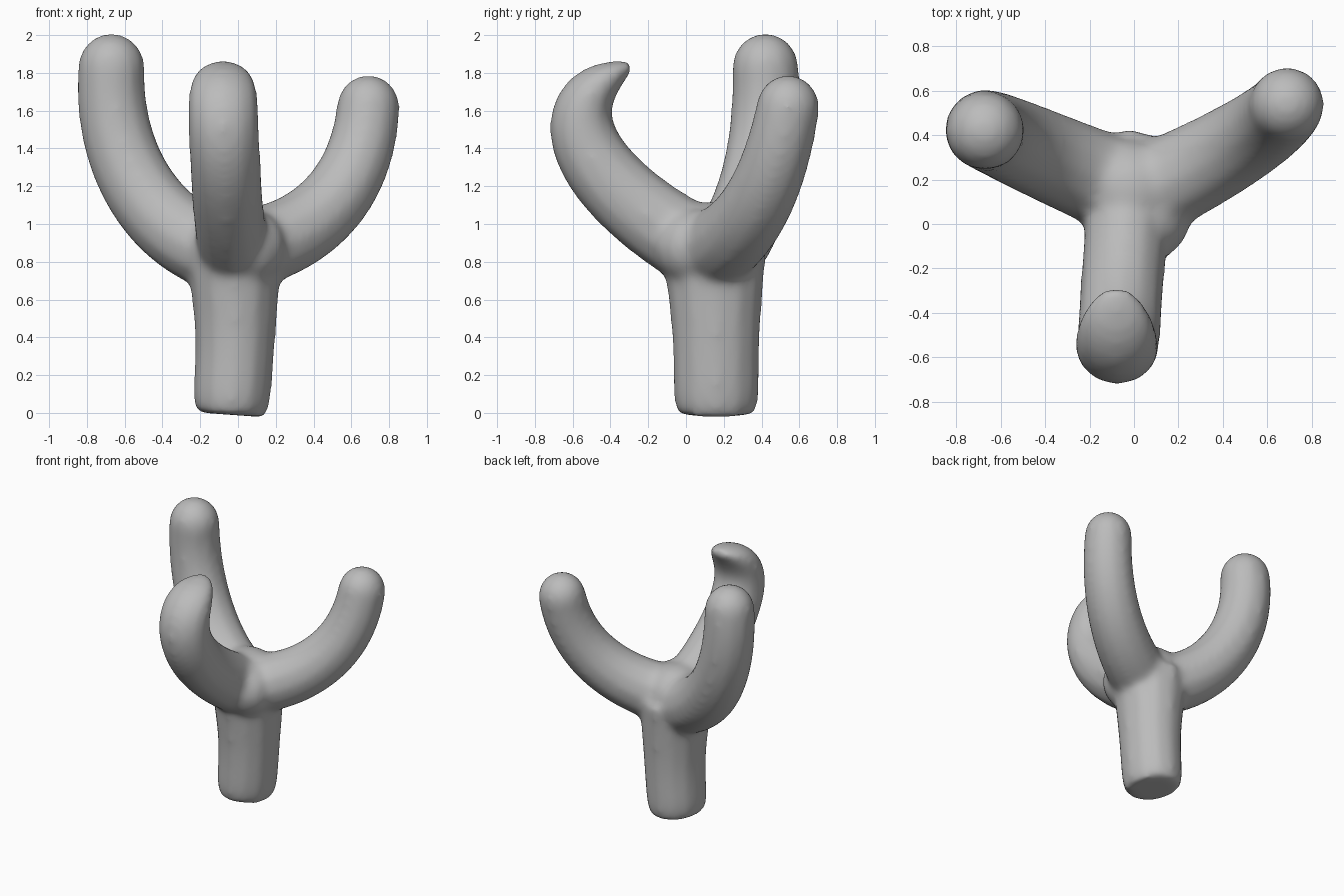
import bpy, bmesh, math
from mathutils import Matrix, Vector

if "Cube" in bpy.data.objects:
    bpy.data.objects.remove(bpy.data.objects["Cube"], do_unlink=True)

SIDES = 12
STEPS = 24
grey = bpy.data.materials.new("plain grey")
grey.use_nodes = True
colour = (0.5, 0.5, 0.5, 1)
grey.diffuse_color = colour
grey.node_tree.nodes["Principled BSDF"].inputs["Base Color"].default_value = colour


def bezier(start, leave, arrive, end, t):
    """Point at t on a cubic curve."""
    first, second, third = start.lerp(leave, t), leave.lerp(arrive, t), arrive.lerp(end, t)
    return first.lerp(second, t).lerp(second.lerp(third, t), t)


def tube(bm, controls, side, section):
    """Closed limb along a cubic curve; section(t) gives its width and depth radii."""
    controls = [Vector(c) for c in controls]
    side = Vector(side)
    centres = [bezier(*controls, i / STEPS) for i in range(STEPS + 1)]
    rings = []
    for i, centre in enumerate(centres):
        tangent = (centres[min(i + 1, STEPS)] - centres[max(i - 1, 0)]).normalized()
        across = (side - tangent * side.dot(tangent)).normalized()
        depth = tangent.cross(across)
        width_radius, depth_radius = section(i / STEPS)
        ring = []
        for k in range(SIDES):
            angle = math.tau * k / SIDES
            offset = across * math.cos(angle) * width_radius + depth * math.sin(angle) * depth_radius
            ring.append(bm.verts.new(centre + offset))
        rings.append(ring)
    for low, high in zip(rings, rings[1:]):
        for k in range(SIDES):
            n = (k + 1) % SIDES
            bm.faces.new((low[k], low[n], high[n], high[k]))
    bm.faces.new(rings[0][::-1])
    bm.faces.new(rings[-1])


def ball(bm, centre, radius):
    bmesh.ops.create_uvsphere(bm, u_segments=SIDES, v_segments=SIDES, radius=radius,
                              matrix=Matrix.Translation(centre))


def round_arm(bm, controls, base_radius, tip_radius):
    """Tapering limb with a domed end."""
    heading = Vector(controls[-1]) - Vector(controls[0])
    side = (-heading.y, heading.x, 0)

    def section(t):
        radius = base_radius + (tip_radius - base_radius) * t
        return radius, radius

    tube(bm, controls, side, section)
    ball(bm, controls[-1], tip_radius)


def trunk_section(t):
    """Rounded foot, straight shaft, slight flare into the joint."""
    radius = 0.21 * (1 - 0.12 * (1 - t) ** STEPS) + 0.05 * t ** 3
    return radius, radius + 0.02


def hook_section(t):
    """Round limb that flattens to a thin spoon-shaped tip."""
    return 0.06 + 0.13 * (1 - t ** 16), 0.025 + (0.2 - 0.07 * t) * (1 - t ** 8)


bm = bmesh.new()

# Trunk, the joint where the arms meet and the web between front and left arms
foot, middle, neck = (-0.04, 0.16, -0.01), (-0.01, 0.16, 0.4), (-0.02, 0.15, 0.88)
tube(bm, (foot, middle, middle, neck), (1, 0, 0), trunk_section)
ball(bm, neck, 0.24)
ball(bm, (0.06, 0.03, 0.88), 0.2)

# Front arm, curling inward to a flat tip
tube(bm, ((-0.02, 0.15, 0.83), (-0.07, -0.4, 1.1), (-0.08, -0.86, 1.6), (-0.08, -0.29, 1.84)),
     (1, 0, 0), hook_section)

# Right arm, the tallest
round_arm(bm, ((-0.04, 0.16, 0.84), (-0.4, 0.3, 0.9), (-0.7, 0.45, 1.3), (-0.67, 0.42, 1.83)),
          0.22, 0.18)

# Left arm
round_arm(bm, ((0, 0.12, 0.86), (0.3, 0.25, 0.9), (0.65, 0.45, 1.1), (0.69, 0.54, 1.62)),
          0.22, 0.17)

bmesh.ops.recalc_face_normals(bm, faces=bm.faces)
mesh = bpy.data.meshes.new("branching_body")
bm.to_mesh(mesh)
bm.free()
mesh.materials.append(grey)
body = bpy.data.objects.new("branching_body", mesh)
bpy.context.collection.objects.link(body)

# Fuse the limbs into one skin and soften the joints
fuse = body.modifiers.new("fuse", "REMESH")
fuse.mode = "VOXEL"
fuse.voxel_size = 0.02
fuse.use_smooth_shade = True
soften = body.modifiers.new("soften", "SMOOTH")
soften.factor = 0.5
soften.iterations = 25
